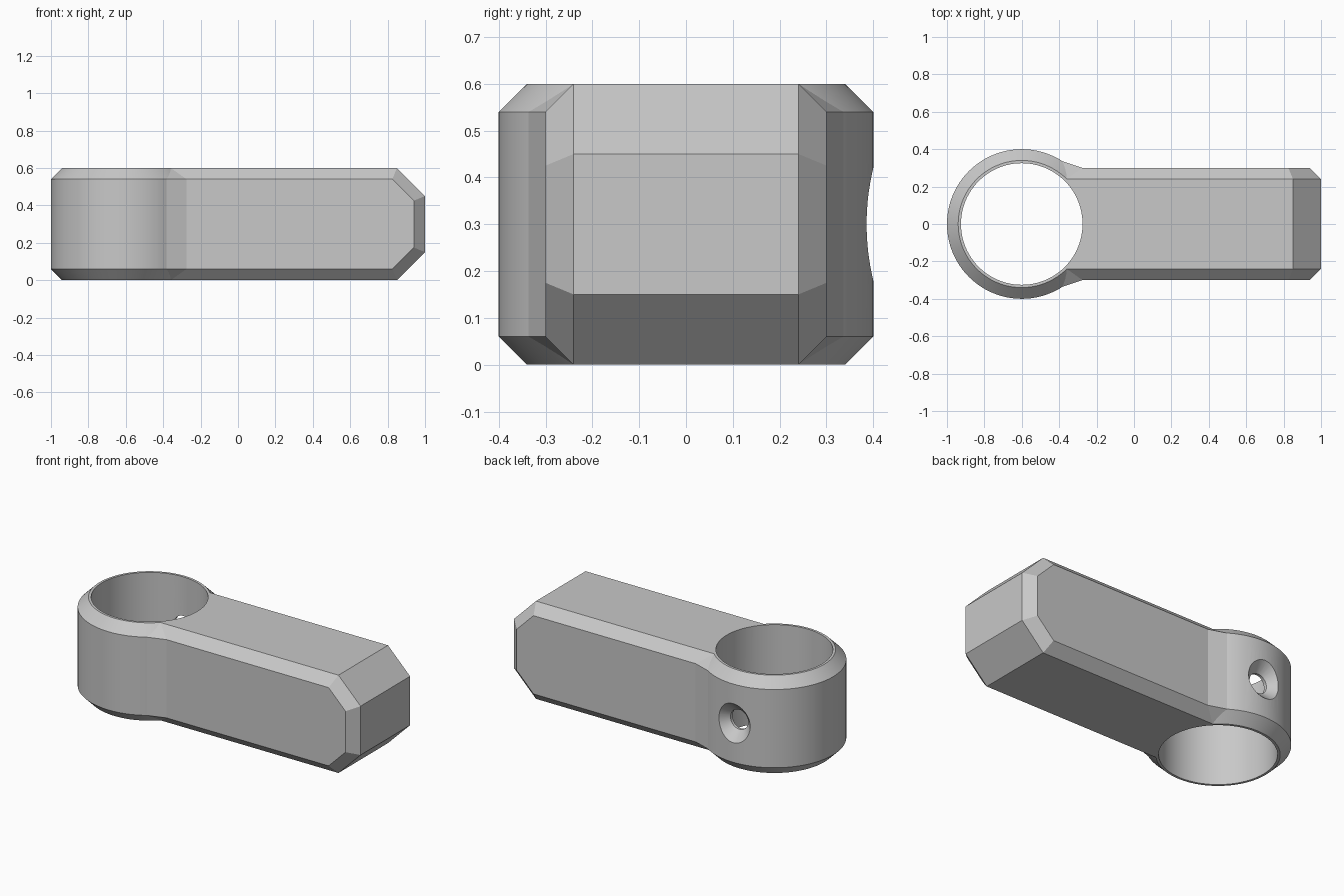
import bpy, bmesh, math
from mathutils import Matrix, Vector

cube = bpy.data.objects.get("Cube")
if cube:
    bpy.data.objects.remove(cube, do_unlink=True)

RING_X, RING_R, BORE_R = -0.6, 0.4, 0.325
HEIGHT, HALF_W, CH = 0.6, 0.3, 0.06
NOSE = 0.15

grey = bpy.data.materials.new("plain grey")
grey.use_nodes = True
grey.diffuse_color = (0.58, 0.58, 0.58, 1)
grey.node_tree.nodes["Principled BSDF"].inputs["Base Color"].default_value = grey.diffuse_color


def make_object(name, bm):
    bmesh.ops.recalc_face_normals(bm, faces=bm.faces[:])
    mesh = bpy.data.meshes.new(name)
    bm.to_mesh(mesh)
    bm.free()
    mesh.materials.append(grey)
    obj = bpy.data.objects.new(name, mesh)
    bpy.context.collection.objects.link(obj)
    return obj


def loft(name, loops, matrix=Matrix()):
    """Solid skinned through closed loops of equal length, capped at both ends."""
    bm = bmesh.new()
    rows = [[bm.verts.new(matrix @ Vector(p)) for p in loop] for loop in loops]
    n = len(rows[0])
    for a, b in zip(rows, rows[1:]):
        for i in range(n):
            j = (i + 1) % n
            bm.faces.new((a[i], a[j], b[j], b[i]))
    bm.faces.new(rows[0])
    bm.faces.new(rows[-1])
    return make_object(name, bm)


def lathe(name, profile, matrix, sides=96):
    angles = [2 * math.pi * i / sides for i in range(sides)]
    return loft(name, [[(r * math.cos(a), r * math.sin(a), h) for a in angles]
                       for r, h in profile], matrix)


def boolean(target, tool, operation):
    mod = target.modifiers.new(operation.lower(), "BOOLEAN")
    mod.operation, mod.solver, mod.object = operation, "EXACT", tool
    bpy.context.view_layer.update()
    graph = bpy.context.evaluated_depsgraph_get()
    mesh = bpy.data.meshes.new_from_object(target.evaluated_get(graph))
    target.modifiers.clear()
    target.data = mesh
    bpy.data.objects.remove(tool, do_unlink=True)


# Arm: side profile with a tapered nose, chamfered toward both sides
def arm_profile(y, inset):
    top, end = HEIGHT - inset, 1 - inset
    slope = 1 + HEIGHT - NOSE - inset * math.sqrt(2)
    upper = [(RING_X, top), (slope - top, top), (end, slope - end)]
    lower = [(x, HEIGHT - z) for x, z in reversed(upper)]
    return [(x, y, z) for x, z in upper + lower]


arm = loft("arm", [arm_profile(-HALF_W, CH), arm_profile(CH - HALF_W, 0),
                   arm_profile(HALF_W - CH, 0), arm_profile(HALF_W, CH)])

# Clamp ring with chamfered rims, merged with the arm
ring_place = Matrix.Translation((RING_X, 0, 0))
body = lathe("clamp_body", [(RING_R - CH, 0), (RING_R, CH), (RING_R, HEIGHT - CH),
                            (RING_R - CH, HEIGHT)], ring_place)
boolean(body, arm, "UNION")

# Bore through the ring
boolean(body, lathe("bore_cutter", [(BORE_R, -0.1), (BORE_R, HEIGHT + 0.1)], ring_place),
        "DIFFERENCE")

# Countersunk screw hole in the back of the ring
screw_place = (Matrix.Translation((RING_X, 0, HEIGHT / 2))
               @ Matrix.Rotation(-math.pi / 2, 4, "X"))
boolean(body, lathe("screw_cutter", [(0.06, 0.1), (0.06, 0.34), (0.16, 0.44)],
                    screw_place, 48), "DIFFERENCE")

body.data.materials.clear()
body.data.materials.append(grey)
for face in body.data.polygons:
    face.material_index = 0
bpy.ops.object.select_all(action="DESELECT")
body.select_set(True)
bpy.context.view_layer.objects.active = body
bpy.ops.object.shade_smooth_by_angle(angle=math.radians(20))

# Flat chamfers filling the inner corners between ring and arm
corner = math.asin(HALF_W / RING_R)
on_ring = corner + CH / RING_R
ring_point = (RING_X + RING_R * math.cos(on_ring), RING_R * math.sin(on_ring))
arm_point = (RING_X + RING_R * math.cos(corner) + CH, HALF_W)
apex_y = HALF_W - CH
apex = (RING_X + math.sqrt((RING_R - CH) ** 2 - apex_y ** 2), apex_y)
for name, side in (("front_corner", -1), ("back_corner", 1)):
    bm = bmesh.new()
    for (x, y), low in ((ring_point, CH), (arm_point, CH), (apex, 0)):
        for z in (low, HEIGHT - low):
            bm.verts.new((x, side * y, z))
    bmesh.ops.convex_hull(bm, input=bm.verts[:])
    make_object(name, bm)
